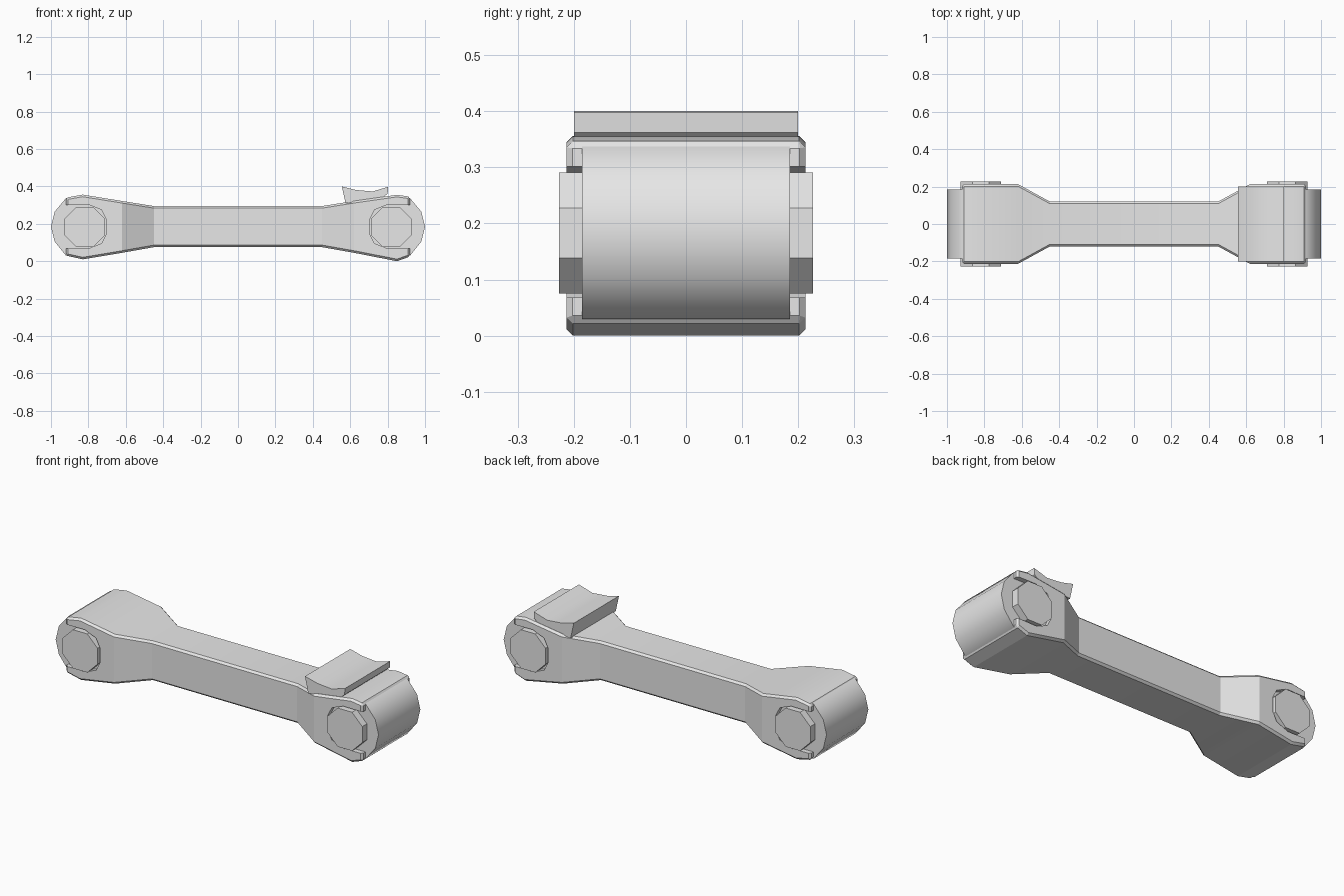
import bpy, bmesh, math

if "Cube" in bpy.data.objects:
    bpy.data.objects.remove(bpy.data.objects["Cube"], do_unlink=True)

GREY = (0.8, 0.8, 0.8, 1)
metal = bpy.data.materials.new("plain grey")
metal.use_nodes = True
metal.diffuse_color = GREY
metal.node_tree.nodes["Principled BSDF"].inputs["Base Color"].default_value = GREY


def finish(name, bm, angle=None):
    bmesh.ops.recalc_face_normals(bm, faces=bm.faces)
    mesh = bpy.data.meshes.new(name)
    bm.to_mesh(mesh)
    bm.free()
    mesh.materials.append(metal)
    obj = bpy.data.objects.new(name, mesh)
    bpy.context.collection.objects.link(obj)
    bpy.ops.object.select_all(action="DESELECT")
    obj.select_set(True)
    bpy.context.view_layer.objects.active = obj
    if angle:
        bpy.ops.object.shade_smooth_by_angle(angle=math.radians(angle))
    return obj


def loft(bm, rings):
    """Skin matching rings of points and cap both ends."""
    rows = [[bm.verts.new(p) for p in ring] for ring in rings]
    n = len(rows[0])
    for a, b in zip(rows, rows[1:]):
        for i in range(n):
            j = (i + 1) % n
            bm.faces.new((a[i], a[j], b[j], b[i]))
    bm.faces.new(rows[0])
    bm.faces.new(rows[-1][::-1])


def prism(name, outline, y0, y1, angle=None):
    bm = bmesh.new()
    loft(bm, [[(x, y, z) for x, z in outline] for y in (y0, y1)])
    return finish(name, bm, angle)


# Arm: lofted along x as (x, half width, bottom, top)
left_half = [(0.45, 0.12, 0.075, 0.295), (0.62, 0.213, 0.045, 0.322),
             (0.85, 0.213, 0.0, 0.355), (0.92, 0.213, 0.025, 0.345)]
right_half = [(-0.92, 0.213, 0.03, 0.34), (-0.83, 0.213, 0.01, 0.356),
              (-0.62, 0.213, 0.045, 0.322), (-0.45, 0.12, 0.075, 0.295)]
bm = bmesh.new()
loft(bm, [[(x, -w, lo), (x, w, lo), (x, w, hi), (x, -w, hi)]
          for x, w, lo, hi in right_half + left_half])
arm = finish("arm", bm)
bevel = arm.modifiers.new("edge bevel", "BEVEL")
bevel.width = 0.011
bevel.segments = 1
bevel.limit_method = "ANGLE"
bevel.angle_limit = math.radians(50)
bpy.ops.object.modifier_apply(modifier="edge bevel")

# Open notches around the pins, leaving claws on each cheek
notch = [(1.05, 0.30), (0.80, 0.303), (0.73, 0.275), (0.705, 0.225),
         (0.705, 0.145), (0.73, 0.095), (0.80, 0.067), (1.05, 0.07)]
for s in (-1, 1):
    for side in (-1, 1):
        cutter = prism("notch_cutter", [(s * x, z) for x, z in notch],
                       side * 0.183, side * 0.3)
        cutter.hide_render = True
        bpy.ops.object.select_all(action="DESELECT")
        arm.select_set(True)
        bpy.context.view_layer.objects.active = arm
        cut = arm.modifiers.new("notch", "BOOLEAN")
        cut.object = cutter
        cut.solver = "EXACT"
        bpy.ops.object.modifier_apply(modifier="notch")
        bpy.data.objects.remove(cutter, do_unlink=True)
bpy.ops.object.shade_smooth_by_angle(angle=math.radians(20))

# Rounded barrels and faceted pins at both ends
barrel = [(0.65, 0.31), (0.83, 0.35), (0.92, 0.337), (0.98, 0.265), (1.0, 0.185),
          (0.98, 0.105), (0.92, 0.03), (0.83, 0.015), (0.65, 0.06)]
for s, label in ((-1, "right"), (1, "left")):
    prism(label + "_barrel", [(s * x, z) for x, z in barrel], -0.185, 0.185, 42)
    pin = []
    for i in range(8):
        a = math.radians(45 * i + 22.5)
        pin.append((s * 0.82 + 0.117 * math.cos(a), 0.183 + 0.117 * math.sin(a)))
    prism(label + "_pin", pin, -0.226, 0.226)

# Saddle pad on the top of the left end
prism("saddle_pad", [(0.555, 0.40), (0.63, 0.381), (0.72, 0.373), (0.803, 0.398),
                     (0.80, 0.362), (0.77, 0.335), (0.575, 0.31)], -0.2, 0.2, 25)
